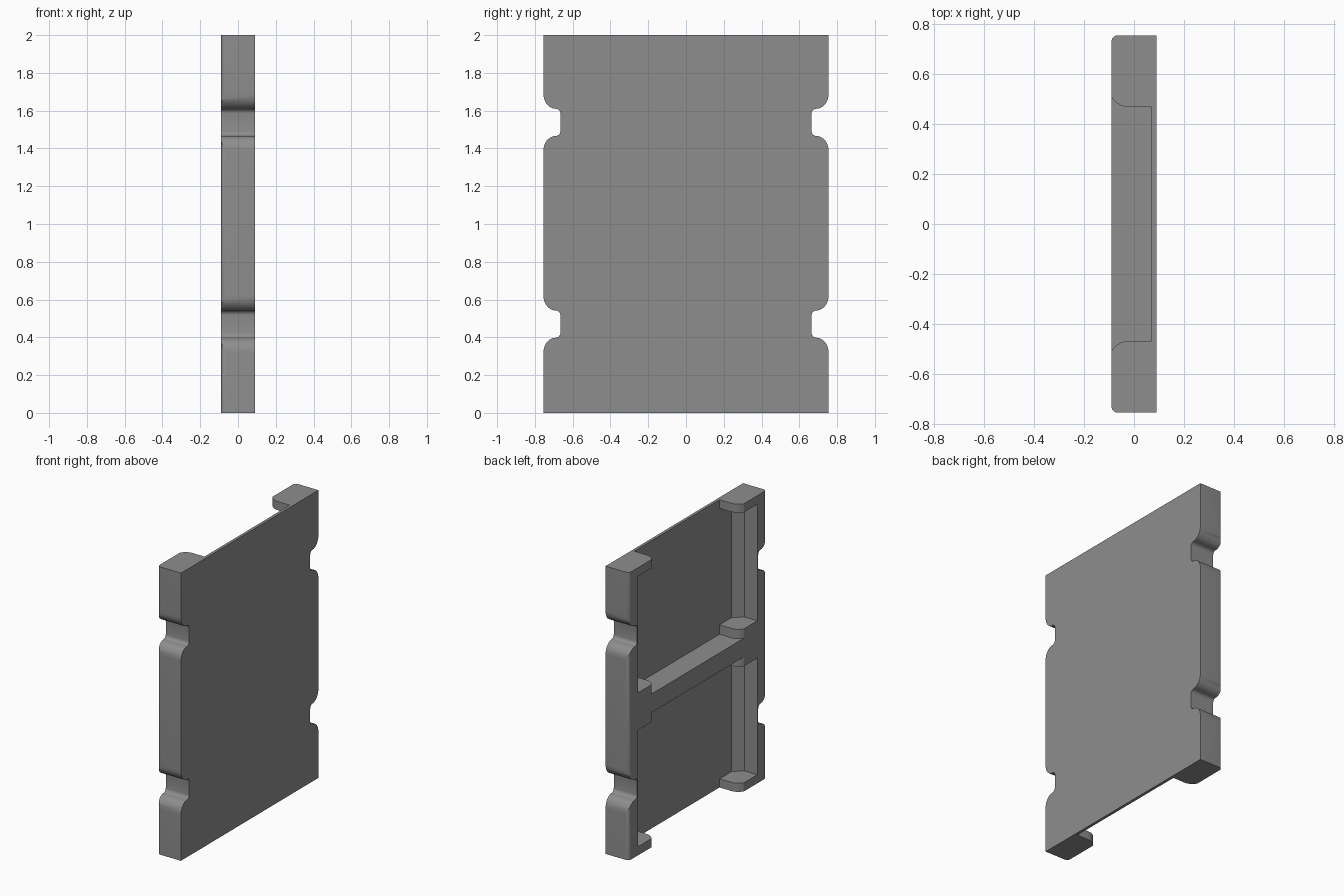
import bpy, bmesh, math

if "Cube" in bpy.data.objects:
    bpy.data.objects.remove(bpy.data.objects["Cube"])

grey = bpy.data.materials.new("panel grey")
grey.diffuse_color = (0.27, 0.27, 0.27, 1)
grey.use_nodes = True
grey.node_tree.nodes["Principled BSDF"].inputs["Base Color"].default_value = grey.diffuse_color


def prism(name, pts, lo, hi, axis="z"):
    """Extrude a closed outline: (x, y) along z, or (y, z) along x."""
    bm = bmesh.new()
    place = (lambda p: (p[0], p[1], lo)) if axis == "z" else (lambda p: (lo, p[0], p[1]))
    move = (0, 0, hi - lo) if axis == "z" else (hi - lo, 0, 0)
    face = bm.faces.new([bm.verts.new(place(p)) for p in pts])
    out = bmesh.ops.extrude_face_region(bm, geom=[face])
    bmesh.ops.translate(bm, vec=move, verts=[v for v in out["geom"] if isinstance(v, bmesh.types.BMVert)])
    bmesh.ops.recalc_face_normals(bm, faces=bm.faces)
    mesh = bpy.data.meshes.new(name)
    bm.to_mesh(mesh)
    bm.free()
    mesh.materials.append(grey)
    obj = bpy.data.objects.new(name, mesh)
    bpy.context.collection.objects.link(obj)
    return obj


def arc(cx, cy, rx, ry, a0, a1, n=8):
    return [(cx + rx * math.cos(math.radians(a0 + (a1 - a0) * i / n)),
             cy + ry * math.sin(math.radians(a0 + (a1 - a0) * i / n))) for i in range(n + 1)]


def mirrored(half):
    """Complete an outline by mirroring its first coordinate pair across y = 0."""
    return half + [(x, -y) for x, y in reversed(half)]


# Panel body with rounded rear corners
panel = prism("panel", mirrored([(0.09, 0.755)] + arc(-0.065, 0.73, 0.025, 0.025, 90, 180, 6)), 0, 2)

cutters = []

# Open bay between the side tabs, split by the cross bar
bay = mirrored([(0.07, 0.468)] + arc(-0.02, 0.548, 0.08, 0.08, 270, 209, 8) + [(-0.2, 0.508)])
for lo, hi in ((-0.1, 0.935), (1.065, 2.1)):
    cutters.append(prism("bay_cutter", bay, lo, hi))

# Wider pockets behind the tabs, with sloped inner corners
pocket = mirrored([(0.07, 0.60), (0.01, 0.655), (-0.2, 0.655)])
for lo, hi in ((0.06, 0.87), (1.13, 1.94)):
    cutters.append(prism("pocket_cutter", pocket, lo, hi))

# Edge notches: rounded shoulders leading into a small filleted floor
upper = (arc(0.69, 0.047, 0.025, 0.025, 180, 90, 5)
         + arc(0.69, 0.152, 0.065, 0.08, 270, 360, 10)[1:] + [(0.9, 0.152)])
notch = upper + [(y, -z) for y, z in reversed(upper)]
for zc in (0.47, 1.538):
    for side in (1, -1):
        cutters.append(prism("notch_cutter", [(side * y, zc + z) for y, z in notch], -0.3, 0.3, "x"))

# Carve the panel, then drop the cutters
for c in cutters:
    mod = panel.modifiers.new("cut", "BOOLEAN")
    mod.operation, mod.solver, mod.object = "DIFFERENCE", "EXACT", c
    c.hide_render = True
bpy.context.view_layer.objects.active = panel
panel.select_set(True)
for mod in list(panel.modifiers):
    bpy.ops.object.modifier_apply(modifier=mod.name)
for c in cutters:
    bpy.data.objects.remove(c)
bpy.ops.object.shade_smooth_by_angle(angle=math.radians(30))
